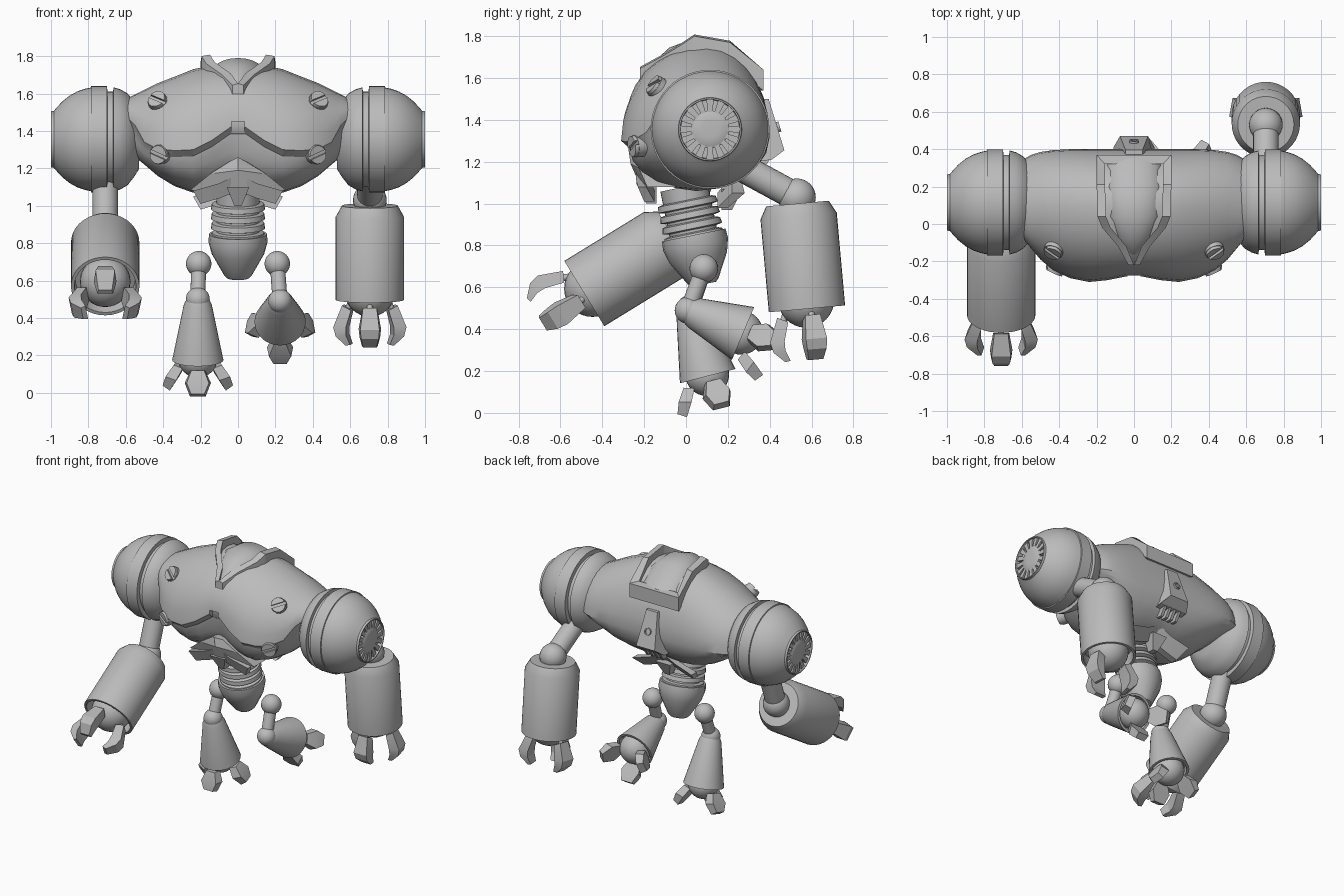
import bpy, bmesh
from math import sin, cos, pi, radians
from mathutils import Vector, Matrix

old = bpy.data.objects.get("Cube")
if old:
    bpy.data.objects.remove(old, do_unlink=True)

grey = bpy.data.materials.new("grey_metal")
grey.use_nodes = True
grey.diffuse_color = (0.5, 0.5, 0.5, 1)
grey.node_tree.nodes["Principled BSDF"].inputs["Base Color"].default_value = (0.5, 0.5, 0.5, 1)


def finish(name, bm, matrix=Matrix(), angle=35):
    bmesh.ops.remove_doubles(bm, verts=bm.verts, dist=1e-5)
    bm.transform(matrix)
    bmesh.ops.recalc_face_normals(bm, faces=bm.faces)
    me = bpy.data.meshes.new(name)
    bm.to_mesh(me)
    bm.free()
    me.shade_smooth()
    me.set_sharp_from_angle(angle=radians(angle))
    me.materials.append(grey)
    ob = bpy.data.objects.new(name, me)
    bpy.context.collection.objects.link(ob)
    return ob


def loft(name, rings, matrix=Matrix(), angle=35):
    """Skin closed rings of equal length and cap both ends."""
    bm = bmesh.new()
    rows = [[bm.verts.new(p) for p in ring] for ring in rings]
    n = len(rows[0])
    for a, b in zip(rows, rows[1:]):
        for i in range(n):
            j = (i + 1) % n
            bm.faces.new((a[i], a[j], b[j], b[i]))
    bm.faces.new(rows[0])
    bm.faces.new(rows[-1])
    return finish(name, bm, matrix, angle)


def lathe(name, profile, matrix=Matrix(), segs=32):
    """Turn (distance, radius) points about the local z axis."""
    return loft(name, [[(r * cos(2 * pi * i / segs), r * sin(2 * pi * i / segs), d)
                        for i in range(segs)] for d, r in profile], matrix)


def ball(name, centre, r):
    bm = bmesh.new()
    bmesh.ops.create_uvsphere(bm, u_segments=28, v_segments=16, radius=r)
    return finish(name, bm, Matrix.Translation(centre))


def frame(origin, x, y, z):
    return Matrix.Translation(origin) @ Matrix((x, y, z)).transposed().to_4x4()


def aim(origin, direction):
    q = Vector(direction).to_track_quat('Z', 'Y')
    return Matrix.Translation(origin) @ q.to_matrix().to_4x4()


def rod(name, a, b, r):
    d = Vector(b) - Vector(a)
    return lathe(name, [(0, r), (d.length, r)], aim(a, d), 24)


# Torso: cross-sections along x, each with a hard chest crease
def section(x, front, back, top, bottom, crease):
    pts = []
    def arc(cy, cz, ry, rz, a0, a1, n):
        for i in range(n):
            t = radians(a0 + (a1 - a0) * i / n)
            pts.append((x, cy + ry * cos(t), cz + rz * sin(t)))
    arc(.1, crease, .1 - front, top - crease, 180, 90, 7)
    arc(.1, 1.32, back - .1, top - 1.32, 90, 0, 7)
    arc(.05, 1.32, back - .05, 1.32 - bottom, 0, -90, 5)
    low = crease - .035
    arc(.05, low, .01 - front, low - bottom, -90, -180, 5)
    pts.append((x, front + .04, low))
    return pts


half = [(.04, -.28, .40, 1.755, 1.07, 1.42), (.14, -.30, .40, 1.75, 1.06, 1.35),
        (.24, -.31, .40, 1.73, 1.07, 1.30), (.34, -.29, .40, 1.69, 1.105, 1.295),
        (.43, -.25, .395, 1.655, 1.16, 1.305), (.50, -.19, .385, 1.62, 1.22, 1.34),
        (.55, -.13, .37, 1.595, 1.26, 1.43), (.60, -.07, .34, 1.57, 1.29, 1.48)]
torso = loft("torso", [section(-h[0], *h[1:]) for h in reversed(half)]
             + [section(*h) for h in half], angle=28)

# Chest slot, cut from the torso
bm = bmesh.new()
bmesh.ops.create_cube(bm, size=1)
cutter = finish("slot_cutter", bm, Matrix.LocRotScale(Vector((0, -.29, 1.34)), None, Vector((.07, .09, .22))))
cutter.hide_render = True
mod = torso.modifiers.new("slot", 'BOOLEAN')
mod.operation, mod.solver, mod.object = 'DIFFERENCE', 'EXACT', cutter
bpy.context.view_layer.objects.active = torso
bpy.ops.object.modifier_apply(modifier="slot")
bpy.data.objects.remove(cutter, do_unlink=True)

# Belly plate widening downwards from the slot
loft("belly_plate", [[(-w, y + .04, z), (0, y, z + .02), (w, y + .04, z), (w, -.05, z), (-w, -.05, z)]
                     for z, w, y in ((1.24, .04, -.275), (1.17, .15, -.265), (1.08, .26, -.225))], angle=20)

# Head hood: arched sections running from back to front
hood = [(.35, .16, 1.645), (.20, .165, 1.77), (.04, .155, 1.79), (-.08, .11, 1.745), (-.15, .065, 1.68), (-.21, .02, 1.59)]
loft("head_hood", [[(w * cos(pi * i / 12), y, top - .16 + .16 * sin(pi * i / 12) ** .6) for i in range(13)]
                   for y, w, top in hood])

# Raised collar around the hood
path = [(0, .37, 1.64), (.2, .37, 1.64), (.2, .21, 1.77), (.195, .04, 1.80), (.17, -.02, 1.76),
        (.085, -.12, 1.70), (.03, -.22, 1.645)]
for s, side in ((1, "left"), (-1, "right")):
    rings = []
    for i, (x, y, z) in enumerate(path):
        ix = max(x - .045, 0)
        iy = y - .05 if i < 2 else y
        rings.append([(s * x, y, z - .1), (s * x, y, z), (s * ix, iy, z + .008), (s * ix, iy, z - .1)])
    loft(side + "_collar", rings, angle=20)

# Back fin with a round port, and slats below it
loft("back_fin", [[(-.11, .34, 1.2), (.11, .34, 1.2), (.11, .41, 1.21), (-.11, .41, 1.21)],
                  [(-.11, .34, 1.26), (.11, .34, 1.26), (.075, .47, 1.255), (-.075, .47, 1.255)],
                  [(-.05, .3, 1.5), (.05, .3, 1.5), (.045, .395, 1.5), (-.045, .395, 1.5)]], angle=20)
lathe("fin_port", [(0, .025), (.012, .025), (.012, .017), (.004, .017)],
      aim((0, .437, 1.365), (0, .96, .28)), 16)
for i in range(4):
    x = (i - 1.5) * .04
    loft("back_slat", [[(x - .01, .32, z), (x + .01, .32, z), (x + .01, y, z), (x - .01, y, z)]
                       for z, y in ((1.21, .4), (1.15, .36))])

# Chevron aprons under the chest and the back
for name, y, lean, z in (("front_apron", -.24, .04, 1.17), ("back_apron", .27, -.07, 1.14)):
    t = .05 if y < 0 else -.05
    for s in (1, -1):
        loft(name, [[(0, y, z), (0, y + t, z), (0, y + t + lean, z - .09), (0, y + lean, z - .09)],
                    [(s * .1, y, z - .05), (s * .1, y + t, z - .05),
                     (s * .1, y + t + lean, z - .13), (s * .1, y + lean, z - .13)],
                    [(s * .24, y + .01, z - .09), (s * .24, y + t, z - .09),
                     (s * .2, y + t + lean, z - .16), (s * .2, y + lean, z - .16)]], angle=20)
    loft(name + "_point", [[(-.06, y, z - .07), (.06, y, z - .07), (.06, y + 2 * t, z - .07), (-.06, y + 2 * t, z - .07)],
                           [(-.02, y + t, z - .17), (.02, y + t, z - .17),
                            (.02, y + 2 * t, z - .17), (-.02, y + 2 * t, z - .17)]], angle=20)

# Waist: core, stacked rings and pelvis bowl on a tilted axis
waist = aim((0, -.01, 1.08), (0, .2, -.98))
lathe("waist_core", [(0, .115), (.27, .115)], waist)
for i in range(4):
    d = .065 + i * .052
    lathe("waist_ring", [(d, .12), (d + .006, .14), (d + .034, .145), (d + .04, .12)], waist)
lathe("pelvis", [(.235, .13), (.235, .155), (.28, .158), (.345, .14), (.46, .075), (.475, .06)], waist, 20)

# Chest bolts with slotted heads
for s in (1, -1):
    for pos, normal in (((.43, -.145, 1.56), (.3, -.75, .55)), ((.42, -.24, 1.275), (.4, -.9, -.1))):
        m = aim((s * pos[0], pos[1], pos[2]), (s * normal[0], normal[1], normal[2])) @ Matrix.Rotation(.4 * s, 4, 'Z')
        lathe("bolt_base", [(-.05, .054), (.006, .054), (.006, .048)], m, 24)
        for k in (0, pi):
            d_shape = [(.052 * cos(t), .052 * sin(t)) for t in (k + .2 + (pi - .4) * i / 10 for i in range(11))]
            loft("bolt_half", [[(x, y, 0) for x, y in d_shape], [(x * .9, y * .95, .022) for x, y in d_shape]], m)

# Shoulders: banded globes with a finned vent on the outer face
SY, SZ = .115, 1.355
for s, side in ((1, "left"), (-1, "right")):
    m = frame((0, SY, SZ), (0, s, 0), (0, 0, 1), (s, 0, 0))
    lathe(side + "_shoulder", [(.53, .16), (.555, .2), (.59, .245), (.63, .268), (.665, .278), (.668, .255), (.698, .255),
                               (.70, .284), (.785, .284), (.787, .277), (.82, .27), (.86, .256), (.90, .234), (.94, .202),
                               (.965, .175), (.985, .152), (1, .15), (1, .143), (.965, .14)], m, 48)
    lathe(side + "_vent_hub", [(.95, .09), (.985, .09), (.992, .08), (.995, .04)], m, 32)
    for i in range(16):
        bar = [(.08, -.011), (.146, -.018), (.146, .018), (.08, .011)]
        loft(side + "_vent_fin", [[(x, y, d) for x, y in bar] for d in (.955, .99)],
             m @ Matrix.Rotation(2 * pi * i / 16, 4, 'Z'))


# Claws: one ahead and one to each side, stepped as inner and outer (radius, distance) and half-width
def claws(name, m, steps):
    for k in (-100, 0, 100):
        loft(name, [[(-w, a, d), (w, a, d), (w * .85, b, e), (-w * .85, b, e)] for a, d, b, e, w in steps],
             m @ Matrix.Rotation(radians(k), 4, 'Z'), 20)


def limb_frame(origin, y, z):
    d = Vector((0, y, z)).normalized()
    return frame(origin, (1, 0, 0), (0, d.z, -d.y), d)


hand = [(.095, .59, .145, .565, .043), (.12, .68, .19, .68, .06), (.12, .725, .178, .73, .055), (.10, .775, .125, .78, .042)]
foot = [(.075, .04, .125, .025, .04), (.105, .10, .165, .085, .07), (.145, .165, .185, .14, .042)]

# Arms
for side, s, elbow, way in (("left", 1, (.705, .53, 1.03), (.045, -.5)), ("right", -1, (-.71, -.03, .85), (-.852, -.523))):
    rod(side + "_upper_arm", (elbow[0], SY, SZ - .1), elbow, .068)
    ball(side + "_elbow", elbow, .09)
    m = limb_frame(elbow, *way)
    lathe(side + "_forearm", [(.03, .15), (.09, .183), (.535, .183), (.535, .165), (.46, .16)], m, 36)
    ball(side + "_hand", m @ Vector((0, 0, .49)), .135)
    claws(side + "_finger", m, hand)
    for k in (-100, 0, 100):
        turn = m @ Matrix.Rotation(radians(k), 4, 'Z')
        rod(side + "_knuckle", turn @ Vector((0, .09, .52)), turn @ Vector((0, .13, .61)), .016)

# Legs
for side, x, knee, way, shin in (("left", .21, (.225, .01, .49), (.285, -.12), .285),
                                 ("right", -.21, (-.215, .02, .5), (.085, -.33), .335)):
    hip = (x, .085, .69)
    ball(side + "_hip", hip, .068)
    rod(side + "_thigh", hip, knee, .04)
    ball(side + "_knee", knee, .064)
    m = limb_frame(knee, *way)
    lathe(side + "_shin", [(0, .06), (.03, .075), (shin, .137), (shin, .12), (shin - .04, .115)], m, 28)
    ball(side + "_foot", m @ Vector((0, 0, shin - .01)), .105)
    claws(side + "_toe", m @ Matrix.Translation((0, 0, shin)), foot)
